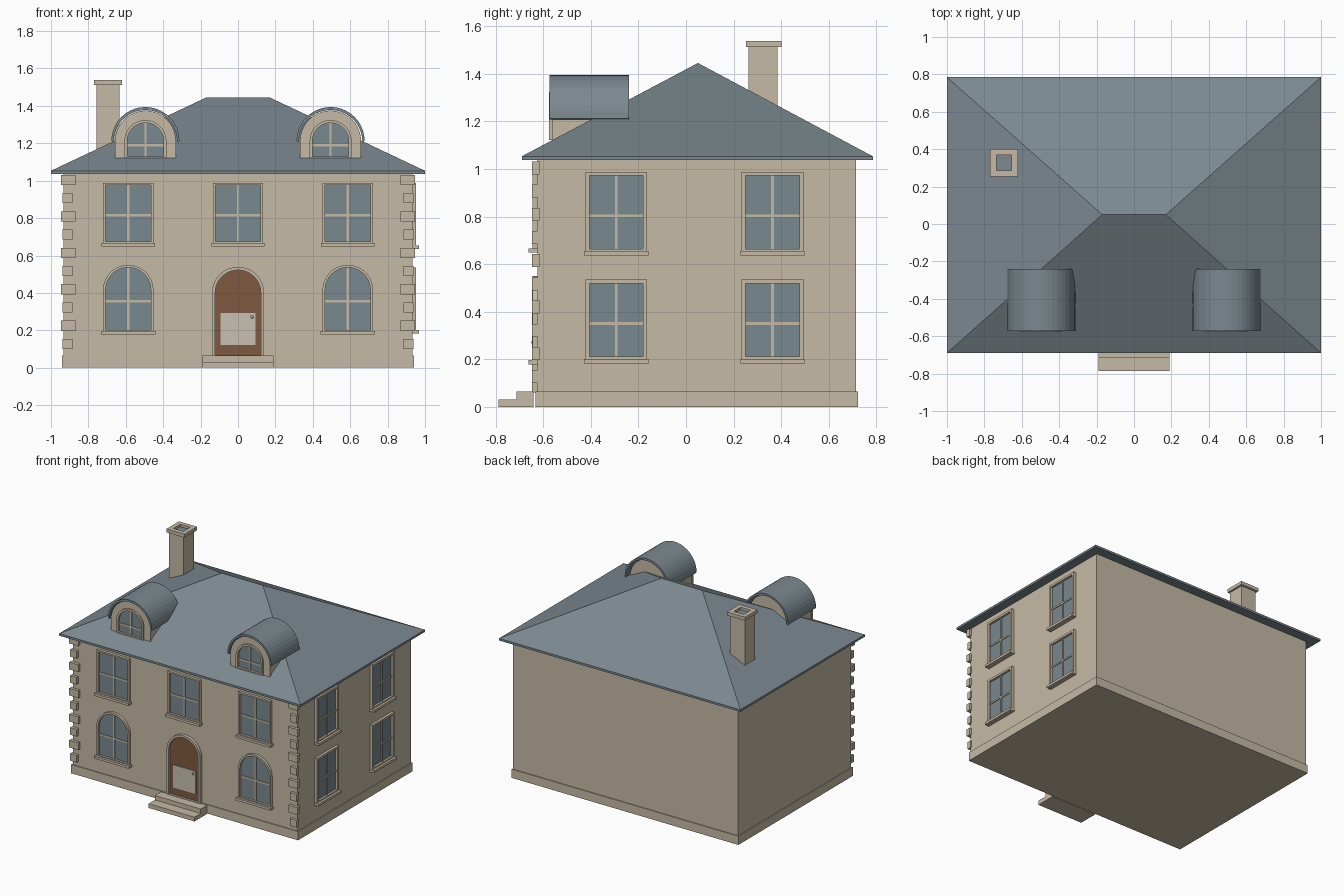
import bpy, bmesh
from math import sin, cos, pi
from mathutils import Vector

old = bpy.data.objects.get("Cube")
if old:
    bpy.data.objects.remove(old, do_unlink=True)


def material(name, rgb):
    m = bpy.data.materials.new(name)
    m.use_nodes = True
    m.diffuse_color = (*rgb, 1)
    m.node_tree.nodes["Principled BSDF"].inputs["Base Color"].default_value = (*rgb, 1)
    return m


STONE = material("warm stone", (0.56, 0.49, 0.38))
SLATE = material("blue grey slate", (0.20, 0.25, 0.28))
GLASS = material("window glass", (0.19, 0.25, 0.28))
WOOD = material("brown door wood", (0.21, 0.10, 0.052))
PALE = material("pale panel", (0.58, 0.53, 0.45))

FRONT, SIDE = -0.625, 0.932      # wall planes carrying the openings


def finish(bm, name, mat):
    bmesh.ops.recalc_face_normals(bm, faces=bm.faces)
    me = bpy.data.meshes.new(name)
    bm.to_mesh(me)
    bm.free()
    me.materials.append(mat)
    ob = bpy.data.objects.new(name, me)
    bpy.context.scene.collection.objects.link(ob)
    return ob


def box(name, mat, x, y, z):
    """Box from three (low, high) ranges."""
    bm = bmesh.new()
    bmesh.ops.create_cube(bm, size=1)
    for v in bm.verts:
        v.co = [r[0] if c < 0 else r[1] for c, r in zip(v.co, (x, y, z))]
    return finish(bm, name, mat)


def on_front(cx, y=FRONT):
    return lambda u, v, d: Vector((cx + u, y - d, v))


def on_side(cy):
    return lambda u, v, d: Vector((SIDE + d, cy + u, v))


def rect(half, low, high):
    return [(-half, low), (half, low), (half, high), (-half, high)]


def arch(half, low, spring, steps=20):
    curve = [(half * cos(pi * i / steps), spring + half * sin(pi * i / steps))
             for i in range(steps + 1)]
    return [(-half, low), (half, low)] + curve


def plate(name, mat, place, outline, d0, d1):
    """Outline extruded from depth d0 to d1 out of the wall."""
    bm = bmesh.new()
    a, b = [[bm.verts.new(place(u, v, d)) for u, v in outline] for d in (d0, d1)]
    bm.faces.new(a)
    bm.faces.new(b)
    n = len(a)
    for i in range(n):
        j = (i + 1) % n
        bm.faces.new((a[i], a[j], b[j], b[i]))
    return finish(bm, name, mat)


def ring(name, mat, place, outer, inner, d0, d1):
    """Frame between two matching outlines."""
    bm = bmesh.new()
    loops = [[bm.verts.new(place(u, v, d)) for u, v in line]
             for line, d in ((outer, d0), (outer, d1), (inner, d1), (inner, d0))]
    n = len(outer)
    for k in range(4):
        a, b = loops[k], loops[(k + 1) % 4]
        for i in range(n):
            j = (i + 1) % n
            bm.faces.new((a[i], a[j], b[j], b[i]))
    return finish(bm, name, mat)


def window(name, place, outer, inner, bar_z, sill=0.0):
    """Glass, frame, crossed glazing bars and an optional sill."""
    half = inner[1][0]
    low, top = inner[0][1], max(v for u, v in inner)
    plate(name + "_glass", GLASS, place, inner, -0.01, 0.004)
    ring(name + "_frame", STONE, place, outer, inner, -0.01, 0.02)
    plate(name + "_upright_bar", STONE, place, rect(0.006, low, top), 0, 0.010)
    plate(name + "_cross_bar", STONE, place, rect(half, bar_z - 0.006, bar_z + 0.006), 0, 0.010)
    if sill:
        base = outer[0][1]
        plate(name + "_sill", STONE, place, rect(sill, base - 0.014, base + 0.004), -0.01, 0.037)


# Walls and plinth
box("walls", STONE, (-SIDE, SIDE), (FRONT, 0.715), (0.06, 1.04))
box("plinth", STONE, (-0.94, 0.94), (-0.632, 0.722), (0, 0.065))

# Hipped roof with a thin eave edge
bm = bmesh.new()
for x in (-1, 1):
    for y in (-0.69, 0.785):
        for z in (1.037, 1.053):
            bm.verts.new((x, y, z))
    bm.verts.new((x * 0.17, 0.05, 1.445))
bmesh.ops.convex_hull(bm, input=bm.verts)
bmesh.ops.dissolve_limit(bm, angle_limit=0.01, verts=bm.verts, edges=bm.edges)
finish(bm, "hipped_roof", SLATE)

# Alternating corner stones on the front corners
for side, s in (("left", 1), ("right", -1)):
    for i in range(10):
        inner, outer = (0.87, 0.946) if i % 2 else (0.884, 0.938)
        z = 0.1 + i * 0.0975
        box(f"corner_stone_{side}_{i + 1}", STONE, sorted((s * inner, s * outer)),
            (-0.647, -0.615), (z, z + 0.054))

# Front windows: square above, arched below
for label, cx in (("left", 0.587), ("middle", 0), ("right", -0.587)):
    window("upper_window_" + label, on_front(cx), rect(0.134, 0.662, 0.988),
           rect(0.121, 0.674, 0.976), 0.815, 0.143)
    if cx:
        window("arched_window_" + label, on_front(cx), arch(0.135, 0.192, 0.415),
               arch(0.121, 0.203, 0.415), 0.355, 0.145)

# Windows on the left wall only
for label, cy in (("front", -0.293), ("rear", 0.363)):
    for floor, z in (("lower", 0.197), ("upper", 0.65)):
        window(f"side_window_{floor}_{label}", on_side(cy), rect(0.13, z, z + 0.338),
               rect(0.113, z + 0.014, z + 0.322), z + 0.153, 0.135)

# Door with surround, panel and knob
door = on_front(0)
plate("door", WOOD, door, arch(0.124, 0.065, 0.4), -0.01, 0.006)
ring("door_surround", STONE, door, arch(0.139, 0.06, 0.4), arch(0.122, 0.068, 0.4), -0.01, 0.022)
plate("door_panel", PALE, door, rect(0.093, 0.122, 0.292), 0.004, 0.012)
bm = bmesh.new()
bmesh.ops.create_uvsphere(bm, u_segments=12, v_segments=8, radius=0.008)
bmesh.ops.translate(bm, verts=bm.verts, vec=door(0.076, 0.272, 0.017))
finish(bm, "door_knob", PALE)

# Entrance steps
box("upper_step", STONE, (-0.19, 0.19), (-0.713, -0.64), (0, 0.065))
box("lower_step", STONE, (-0.19, 0.19), (-0.787, -0.713), (0, 0.032))

# Barrel dormers: body, front arch, window and curved roof shell
for label, cx in (("left", 0.495), ("right", -0.495)):
    place = on_front(cx, -0.555)
    plate(f"dormer_{label}_body", STONE, place, arch(0.158, 1.09, 1.212), -0.285, 0)
    ring(f"dormer_{label}_arch", STONE, place, arch(0.163, 1.122, 1.212),
         arch(0.112, 1.126, 1.212), -0.01, 0.008)
    window(f"dormer_{label}_window", place, arch(0.112, 1.122, 1.212),
           arch(0.097, 1.130, 1.212), 1.19)
    shell = arch(0.182, 1.205, 1.212)[2:] + arch(0.17, 1.205, 1.208)[:1:-1]
    plate(f"dormer_{label}_roof", SLATE, place, shell, -0.315, 0.018)

# Chimney with a hollow cap
box("chimney_stack", STONE, (-0.757, -0.634), (0.263, 0.385), (1.1, 1.515))
cap = lambda u, v, d: Vector((-0.695 + u, 0.327 + v, 1.512 + d))
ring("chimney_cap", STONE, cap, rect(0.075, -0.074, 0.074), rect(0.041, -0.041, 0.041), 0, 0.026)
plate("chimney_flue", SLATE, cap, rect(0.043, -0.043, 0.043), 0.002, 0.008)
